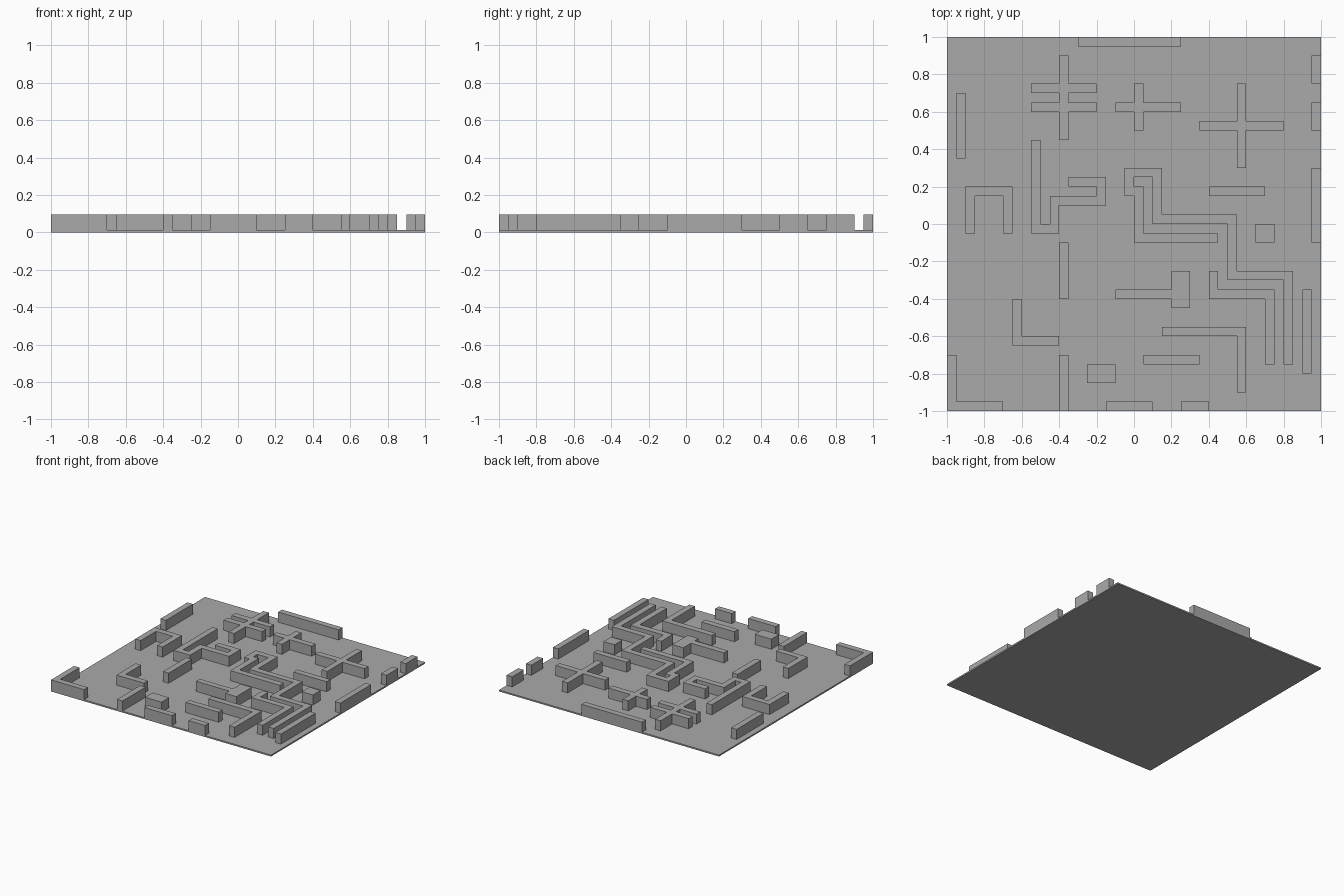
import bpy
import bmesh
from math import radians

CELL = 0.05          # walls follow a square grid of this size
BASE_TOP = 0.012
WALL_TOP = 0.095
STEPS = {"R": (1, 0), "L": (-1, 0), "U": (0, 1), "D": (0, -1)}

cube = bpy.data.objects.get("Cube")
if cube:
    bpy.data.objects.remove(cube, do_unlink=True)

grey = bpy.data.materials.new("stone_grey")
grey.use_nodes = True
colour = (0.4, 0.4, 0.4, 1)
grey.diffuse_color = colour
for node in grey.node_tree.nodes:
    if node.type == "BSDF_PRINCIPLED":
        node.inputs["Base Color"].default_value = colour


def finish(name, bm):
    """Turn a bmesh into a named grey object."""
    bmesh.ops.recalc_face_normals(bm, faces=bm.faces[:])
    mesh = bpy.data.meshes.new(name)
    bm.to_mesh(mesh)
    bm.free()
    mesh.materials.append(grey)
    obj = bpy.data.objects.new(name, mesh)
    bpy.context.collection.objects.link(obj)


def trace(column, row, moves):
    """Grid cells visited from a start cell by moves such as 'R4 U2'."""
    cells = {(column, row)}
    for move in moves.split():
        dx, dy = STEPS[move[0]]
        for _ in range(int(move[1:])):
            column, row = column + dx, row + dy
            cells.add((column, row))
    return cells


def wall(name, *strokes):
    """Raise one wall from the union of its strokes."""
    cells = set()
    for stroke in strokes:
        cells |= trace(*stroke)
    bm = bmesh.new()
    corners = {}

    def corner(i, j):
        if (i, j) not in corners:
            corners[i, j] = bm.verts.new((i * CELL - 1, j * CELL - 1, BASE_TOP))
        return corners[i, j]

    for i, j in sorted(cells):
        bm.faces.new([corner(i, j), corner(i + 1, j),
                      corner(i + 1, j + 1), corner(i, j + 1)])
    raised = bmesh.ops.extrude_face_region(bm, geom=bm.faces[:])["geom"]
    tops = [v for v in raised if isinstance(v, bmesh.types.BMVert)]
    bmesh.ops.translate(bm, verts=tops, vec=(0, 0, WALL_TOP - BASE_TOP))
    bmesh.ops.recalc_face_normals(bm, faces=bm.faces[:])
    bmesh.ops.dissolve_limit(bm, angle_limit=radians(1),
                             verts=bm.verts[:], edges=bm.edges[:])
    finish(name, bm)


# Thin square floor
bm = bmesh.new()
bmesh.ops.create_cube(bm, size=1)
bmesh.ops.scale(bm, verts=bm.verts[:], vec=(2, 2, BASE_TOP))
bmesh.ops.translate(bm, verts=bm.verts[:], vec=(0, 0, BASE_TOP / 2))
finish("floor", bm)

# Walls along the rim
wall("back_rim_wall", (14, 39, "R10"))
wall("left_rim_wall_back", (39, 35, "U2"))
wall("left_rim_wall_middle", (39, 30, "U2"))
wall("left_rim_wall_long", (39, 18, "U7"))
wall("front_corner_wall", (0, 5, "D5 R5"))
wall("front_rim_wall_middle", (17, 0, "R4"))
wall("front_rim_wall_short", (25, 0, "R2"))
wall("front_rim_spur", (12, 0, "U5"))

# Crosses
wall("double_cross_wall", (12, 29, "U8"), (9, 34, "R6"), (9, 32, "R6"))
wall("small_cross_wall", (20, 30, "U4"), (18, 32, "R6"))
wall("large_cross_wall", (31, 26, "U8"), (27, 30, "R8"))

# Bent walls
wall("arch_plan_wall", (2, 19, "U4 R4 D4"))
wall("hook_wall", (9, 28, "D9 R2 U3 R5 U2 L3"))
wall("zigzag_wall", (28, 18, "L8 U5 L1 U2 R3 D5 R8 D6 R6 D9"))
wall("stepped_wall", (28, 14, "D2 R6 D7"))
wall("small_corner_wall", (7, 11, "D4 R4"))
wall("large_corner_wall", (23, 8, "R8 D6"))
wall("hammer_wall", (18, 12, "R6"), (24, 11, "U3 R1 D3"))

# Straight walls
wall("right_back_bar", (1, 27, "U6"))
wall("left_front_bar", (38, 4, "U8"))
wall("left_middle_bar", (28, 23, "R5"))
wall("right_middle_bar", (12, 12, "U5"))
wall("front_bar", (21, 5, "R5"))

# Solid blocks
wall("square_block", (33, 18, "R1 U1 L1"))
wall("oblong_block", (15, 3, "R2 U1 L2"))
